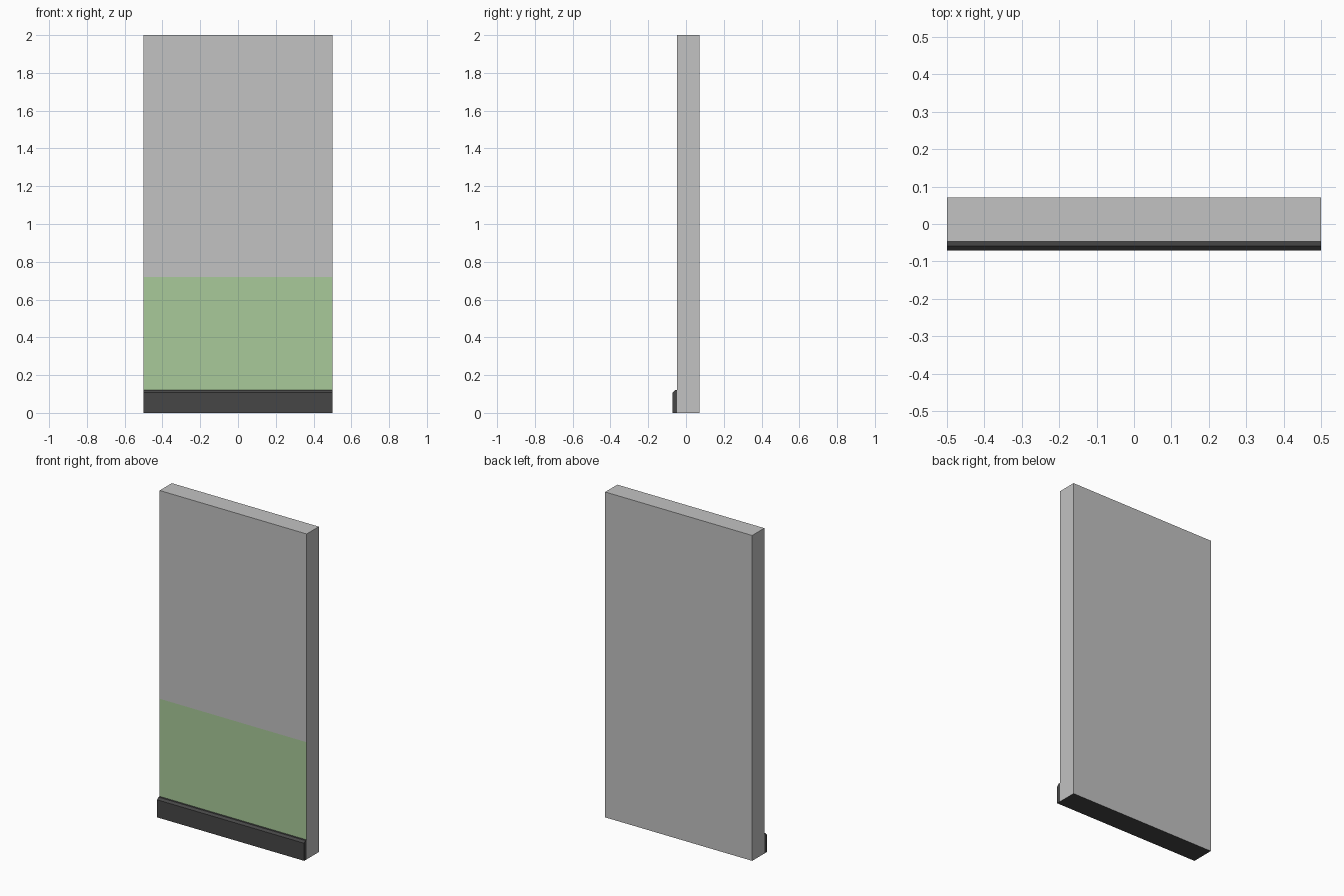
import bpy, bmesh
from mathutils import Vector

if "Cube" in bpy.data.objects:
    bpy.data.objects.remove(bpy.data.objects["Cube"])

HALF = 0.5
Y_BACK, Y_WALL, Y_FRONT = 0.071, -0.047, -0.071
H_SKIRT, H_PAINT, H_TOP = 0.12, 0.72, 2.0


def material(name, rgb):
    m = bpy.data.materials.new(name)
    m.diffuse_color = (*rgb, 1)
    m.use_nodes = True
    m.node_tree.nodes["Principled BSDF"].inputs["Base Color"].default_value = m.diffuse_color
    return m


grey = material("wall grey", (0.54, 0.54, 0.54))
green = material("painted green", (0.395, 0.588, 0.32))
dark = material("skirting charcoal", (0.062, 0.062, 0.062))


def extrude_profile(name, points, mats, rule=None):
    """Extrude a (y, z) outline along x and colour its faces by a rule."""
    bm = bmesh.new()
    face = bm.faces.new([bm.verts.new((-HALF, y, z)) for y, z in points])
    ext = bmesh.ops.extrude_face_region(bm, geom=[face], use_keep_orig=True)
    moved = [v for v in ext["geom"] if isinstance(v, bmesh.types.BMVert)]
    bmesh.ops.translate(bm, verts=moved, vec=Vector((2 * HALF, 0, 0)))
    bmesh.ops.recalc_face_normals(bm, faces=bm.faces)
    for f in bm.faces:
        if rule:
            f.material_index = rule(f.normal, f.calc_center_median())
    mesh = bpy.data.meshes.new(name)
    bm.to_mesh(mesh)
    bm.free()
    for m in mats:
        mesh.materials.append(m)
    obj = bpy.data.objects.new(name, mesh)
    bpy.context.collection.objects.link(obj)
    return obj


# Wall slab: green painted band on the front, dark underside
def wall_colour(n, c):
    if n.z < -0.9:
        return 2
    return 1 if n.y < -0.9 and H_SKIRT < c.z < H_PAINT else 0


extrude_profile("wall", [(Y_WALL, 0), (Y_WALL, H_SKIRT), (Y_WALL, H_PAINT),
                         (Y_WALL, H_TOP), (Y_BACK, H_TOP), (Y_BACK, 0)],
                [grey, green, dark], wall_colour)

# Skirting board with a chamfered top front edge
extrude_profile("skirting_board", [(Y_FRONT, 0), (Y_FRONT, 0.108), (-0.059, H_SKIRT),
                                   (Y_WALL, H_SKIRT), (Y_WALL, 0)], [dark])
